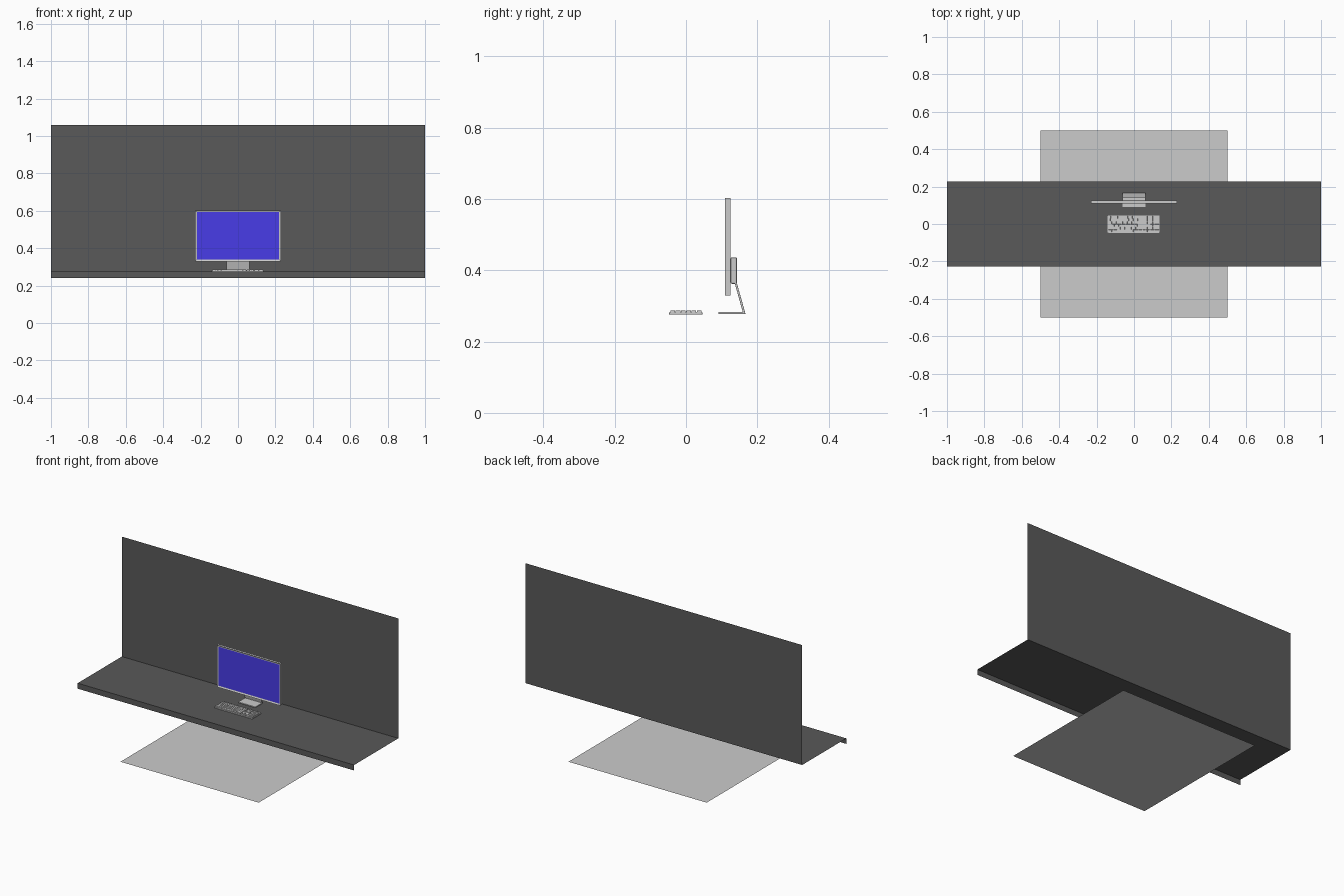
import bpy, bmesh
from mathutils import Vector

if "Cube" in bpy.data.objects:
    bpy.data.objects.remove(bpy.data.objects["Cube"])


def material(name, rgb):
    m = bpy.data.materials.new(name)
    m.diffuse_color = (*rgb, 1)
    m.use_nodes = True
    m.node_tree.nodes["Principled BSDF"].inputs["Base Color"].default_value = m.diffuse_color
    return m


DARK = material("dark_grey", (0.1, 0.1, 0.1))
BLUE = material("screen_blue", (0.065, 0.045, 0.8))
WHITE = material("key_white", (0.85, 0.85, 0.85))


def finish(name, bm, mat=None):
    me = bpy.data.meshes.new(name)
    bm.to_mesh(me)
    bm.free()
    ob = bpy.data.objects.new(name, me)
    bpy.context.collection.objects.link(ob)
    if mat:
        me.materials.append(mat)
    return ob


def add_box(bm, lo, hi, taper=0.0):
    lo, hi = Vector(lo), Vector(hi)
    vs = bmesh.ops.create_cube(bm, size=1)["verts"]
    for v in vs:
        top = v.co.z > 0
        s = 1 - taper if top else 1
        v.co = (lo + hi) / 2 + Vector((v.co.x * s * (hi.x - lo.x),
                                       v.co.y * s * (hi.y - lo.y),
                                       v.co.z * (hi.z - lo.z)))
    return vs


def sheet(name, path, half_width, mat=None):
    """Strip of (y, z) points stretched across x."""
    bm = bmesh.new()
    rows = [[bm.verts.new((x, y, z)) for x in (-half_width, half_width)] for y, z in path]
    for a, b in zip(rows, rows[1:]):
        bm.faces.new((a[0], a[1], b[1], b[0]))
    return finish(name, bm, mat)


def bevel(ob, width, segments=2):
    m = ob.modifiers.new("bevel", "BEVEL")
    m.width, m.segments = width, segments
    m.limit_method = "ANGLE"


# Floor, desk with front lip, and back wall
sheet("floor", [(-0.5, 0), (0.5, 0)], 0.5)
sheet("desk_top", [(-0.228, 0.24), (-0.228, 0.276), (0.228, 0.276)], 1, DARK)
sheet("back_wall", [(0.228, 0.276), (0.228, 1.06)], 1, DARK)

# Monitor casing with recessed front
bm = bmesh.new()
add_box(bm, (-0.23, 0.109, 0.329), (0.23, 0.125, 0.603))
bm.faces.ensure_lookup_table()
bm.normal_update()
front = min(bm.faces, key=lambda f: f.calc_center_median().y)
bmesh.ops.inset_region(bm, faces=[front], thickness=0.01)
bmesh.ops.translate(bm, verts=front.verts, vec=(0, 0.004, 0))
finish("monitor_casing", bm)

# Screen panel
sheet("screen", [(0.1125, 0.339), (0.1125, 0.593)], 0.22, BLUE)

# Mounting box behind the casing
bm = bmesh.new()
add_box(bm, (-0.062, 0.125, 0.362), (0.062, 0.143, 0.436))
bevel(finish("mount_box", bm), 0.004)

# Bent stand: foot profile swept across x
profile = [(0.091, 0.277), (0.167, 0.277), (0.142, 0.366), (0.136, 0.366),
           (0.159, 0.283), (0.091, 0.283)]
bm = bmesh.new()
face = bm.faces.new([bm.verts.new((-0.062, y, z)) for y, z in profile])
ext = bmesh.ops.extrude_face_region(bm, geom=[face])
bmesh.ops.translate(bm, vec=(0.124, 0, 0),
                    verts=[g for g in ext["geom"] if isinstance(g, bmesh.types.BMVert)])
bmesh.ops.recalc_face_normals(bm, faces=bm.faces)
bevel(finish("monitor_stand", bm), 0.001)

# Keyboard body with rounded corners
bm = bmesh.new()
add_box(bm, (-0.141, -0.047, 0.276), (0.137, 0.046, 0.282))
corners = [e for e in bm.edges if abs(e.verts[0].co.z - e.verts[1].co.z) > 0.001]
bmesh.ops.bevel(bm, geom=corners, offset=0.005, segments=4, profile=0.5, affect="EDGES")
finish("keyboard_body", bm)

# Keys: each row lists key widths in key units (negative = empty space)
U, P, GAP = 0.0121, 0.0148, 0.0013
main_rows = [[1.0714] * 14,
             [1] * 13 + [2],
             [1.5] + [1] * 12 + [1.5],
             [1.75] + [1] * 11 + [2.25],
             [2.25] + [1] * 10 + [2.75],
             [1.5, 1, 1.5, 7, 1.5, 1, 1.5]]
nav_rows = [[1] * 3, [1] * 3, [1] * 3, [-3], [-1, 1, -1], [1] * 3]
pad_rows = [[1] * 4, [1] * 4, [1] * 4, [1] * 4, [1] * 4, [2, 1, 1]]

bm = bmesh.new()
for x0, rows, unit in ((-0.138, main_rows, U), (0.0475, nav_rows, U), (0.0875, pad_rows, U * 0.97)):
    for r, row in enumerate(rows):
        x, y = x0, 0.0435 - r * P
        for w in row:
            span = abs(w) * unit
            if w > 0:
                add_box(bm, (x + GAP / 2, y - P + GAP, 0.2815),
                        (x + span - GAP / 2, y, 0.2865), 0.08 / max(1, w))
            x += span
finish("keys", bm, WHITE)
